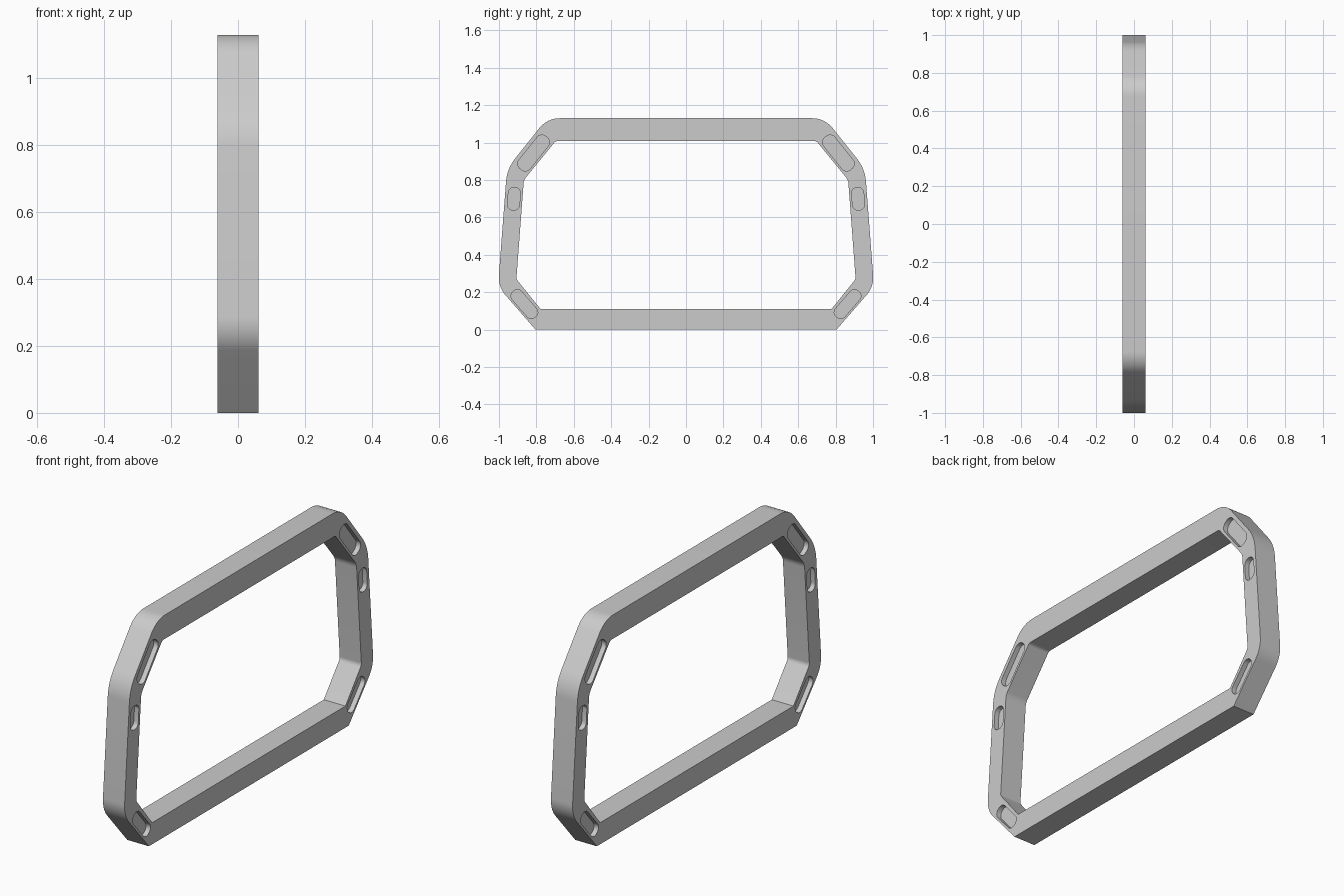
import bpy, bmesh, math
from mathutils import Vector

if "Cube" in bpy.data.objects:
    bpy.data.objects.remove(bpy.data.objects["Cube"])

HALF_DEPTH = 0.061
POCKET = 0.025


def rounded(corners, segs=10):
    """Closed (y, z) outline with each corner (y, z, radius) replaced by an arc."""
    out = []
    n = len(corners)
    for i, (y, z, r) in enumerate(corners):
        p = Vector((y, z))
        if r == 0:
            out.append(p)
            continue
        a = (Vector(corners[i - 1][:2]) - p).normalized()
        b = (Vector(corners[(i + 1) % n][:2]) - p).normalized()
        half = a.angle(b) / 2
        centre = p + (a + b).normalized() * (r / math.sin(half))
        start = p + a * (r / math.tan(half)) - centre
        end = p + b * (r / math.tan(half)) - centre
        sweep = start.angle_signed(end)
        for k in range(segs + 1):
            t = -sweep * k / segs
            c, s = math.cos(t), math.sin(t)
            out.append(centre + Vector((start.x * c - start.y * s,
                                        start.x * s + start.y * c)))
    return out


def make_object(name, bm):
    bmesh.ops.recalc_face_normals(bm, faces=bm.faces)
    mesh = bpy.data.meshes.new(name)
    bm.to_mesh(mesh)
    bm.free()
    obj = bpy.data.objects.new(name, mesh)
    bpy.context.collection.objects.link(obj)
    return obj


def mirrored(half):
    return half + [(-y, z, r) for y, z, r in reversed(half)]


# Ring-shaped frame: outer and inner outlines share a point count
outer = rounded(mirrored([(0.805, 0, 0), (1.005, 0.23, 0.14),
                          (0.957, 0.86, 0.22), (0.742, 1.13, 0.14)]))
inner = rounded(mirrored([(0.778, 0.11, 0), (0.907, 0.27, 0.03),
                          (0.867, 0.80, 0.06), (0.697, 1.008, 0.025)]))
bm = bmesh.new()
loops = [[bm.verts.new((x, p.x, p.y)) for p in line]
         for line, x in ((outer, -HALF_DEPTH), (outer, HALF_DEPTH),
                         (inner, HALF_DEPTH), (inner, -HALF_DEPTH))]
count = len(outer)
for j in range(4):
    a, b = loops[j], loops[(j + 1) % 4]
    for i in range(count):
        k = (i + 1) % count
        bm.faces.new((a[i], a[k], b[k], b[i]))
frame = make_object("frame", bm)

# Shallow rounded pockets: centre y, z, long direction, half length, half width, radius
slots = [(0.815, 0.944, (-0.625, 0.78), 0.11, 0.038, 0.033),
         (0.920, 0.699, (-0.07, 1.0), 0.061, 0.032, 0.030),
         (0.864, 0.136, (0.655, 0.755), 0.09, 0.033, 0.030)]
bm = bmesh.new()
for y, z, d, hl, hw, r in slots:
    d = Vector(d).normalized()
    w = Vector((d.y, -d.x))
    pts = [Vector((y, z)) + d * hl * u + w * hw * v
           for u, v in ((-1, -1), (-1, 1), (1, 1), (1, -1))]
    shape = rounded([(p.x, p.y, r) for p in pts], 6)
    for side in (-1, 1):
        for face in (-1, 1):
            rings = [[bm.verts.new((face * x, side * p.x, p.y)) for p in shape]
                     for x in (HALF_DEPTH - POCKET, HALF_DEPTH + 0.05)]
            bm.faces.new(rings[0])
            bm.faces.new(rings[1])
            for i in range(len(shape)):
                k = (i + 1) % len(shape)
                bm.faces.new((rings[0][i], rings[0][k], rings[1][k], rings[1][i]))
cutter = make_object("pocket_cutter", bm)
cutter.hide_render = True

# Cut the pockets and shade
bpy.context.view_layer.objects.active = frame
frame.select_set(True)
cut = frame.modifiers.new("pockets", 'BOOLEAN')
cut.operation = 'DIFFERENCE'
cut.solver = 'EXACT'
cut.object = cutter
bpy.ops.object.modifier_apply(modifier=cut.name)
bpy.data.objects.remove(cutter)
bpy.ops.object.shade_smooth_by_angle(angle=math.radians(30))
